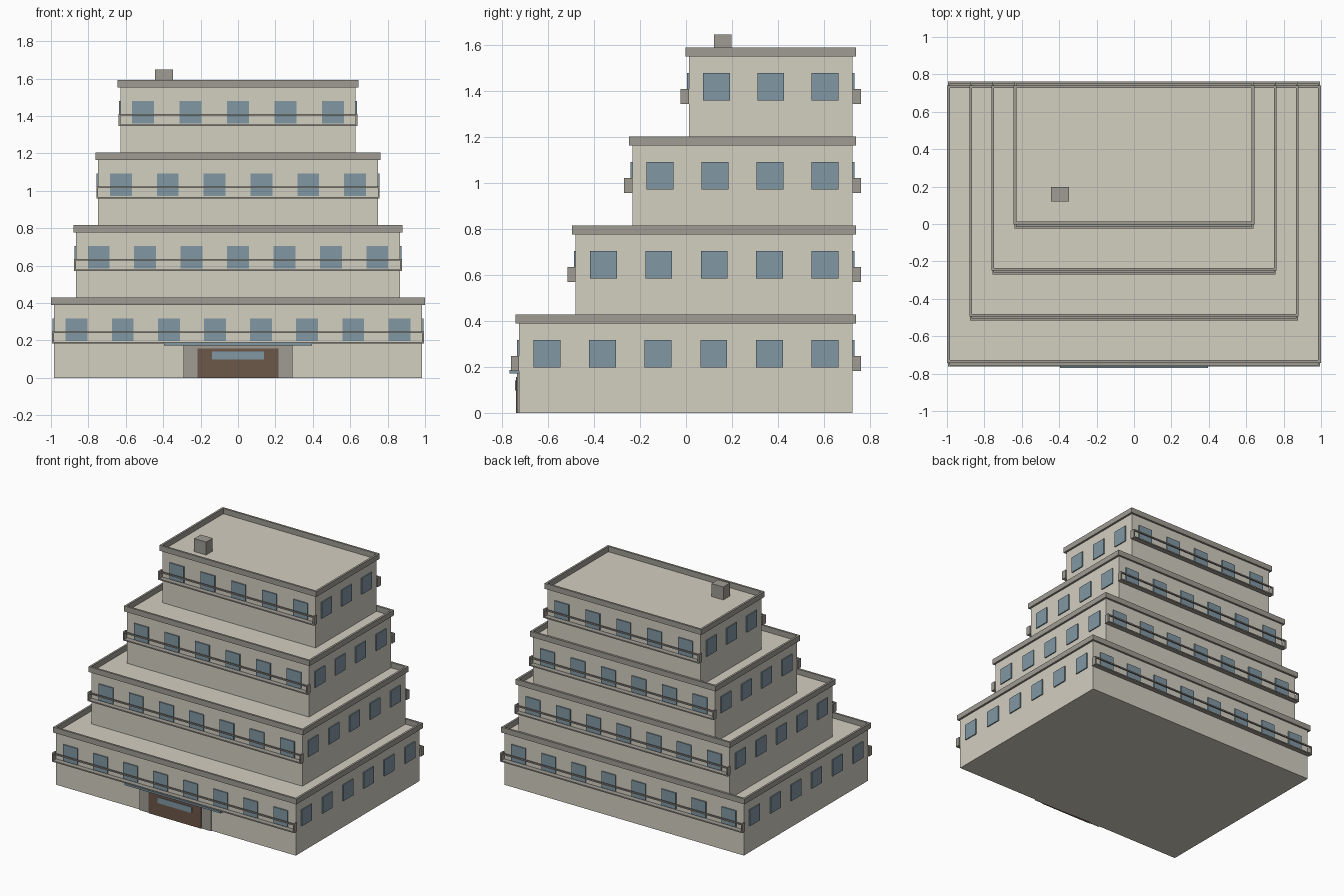
import bpy, bmesh
from mathutils import Matrix, Vector

if "Cube" in bpy.data.objects:
    bpy.data.objects.remove(bpy.data.objects["Cube"])


def material(name, rgb):
    m = bpy.data.materials.new(name)
    m.diffuse_color = (*rgb, 1)
    m.use_nodes = True
    m.node_tree.nodes["Principled BSDF"].inputs["Base Color"].default_value = m.diffuse_color
    return m


WALL = material("wall_cream", (0.65, 0.62, 0.53))
TRIM = material("trim_grey", (0.35, 0.335, 0.295))
GLASS = material("glass_blue", (0.22, 0.31, 0.37))
WOOD = material("door_brown", (0.15, 0.095, 0.065))


def boxes(name, extents, mat):
    """One object made of boxes given as (x0, x1, y0, y1, z0, z1)."""
    bm = bmesh.new()
    for x0, x1, y0, y1, z0, z1 in extents:
        size = Matrix.Diagonal((x1 - x0, y1 - y0, z1 - z0, 1))
        mid = Vector((x0 + x1, y0 + y1, z0 + z1)) / 2
        bmesh.ops.create_cube(bm, size=1, matrix=Matrix.Translation(mid) @ size)
    me = bpy.data.meshes.new(name)
    bm.to_mesh(me)
    bm.free()
    me.materials.append(mat)
    ob = bpy.data.objects.new(name, me)
    bpy.context.collection.objects.link(ob)
    return ob


def spread(a, b, n):
    return [a + (b - a) * i / (n - 1) for i in range(n)]


FLOOR = 0.3875
BACK = 0.726
LIP = 0.015      # parapet overhang
WIN = 0.0585     # half window width
PROUD = 0.008    # window projection

for i in range(4):
    z = i * FLOOR
    top = z + FLOOR
    hx = 0.984 - 0.1183 * i
    front = -0.727 + 0.2465 * i
    tag = f"tier_{i + 1}"

    # storey block
    boxes(tag + "_walls", [(-hx, hx, front, BACK, z, top + 0.002)], WALL)

    # roof parapet
    ox, f, b = hx + LIP, front - LIP, BACK + LIP
    pz = (top + 0.002, top + 0.042)
    boxes(tag + "_parapet", [
        (-ox, ox, f, front, *pz), (-ox, ox, BACK, b, *pz),
        (-ox, -hx, front, BACK, *pz), (hx, ox, front, BACK, *pz)], TRIM)

    # windows on all four sides
    wz = (z + 0.197, z + 0.318)
    wins = []
    for x in spread(-hx + 0.121, hx - 0.121, 8 - i):
        wins.append((x - WIN, x + WIN, front - PROUD, front + 0.01, *wz))
        wins.append((x - WIN, x + WIN, BACK - 0.01, BACK + PROUD, *wz))
    for y in spread(front + 0.121, BACK - 0.121, 6 - i):
        wins.append((-hx - PROUD, -hx + 0.01, y - WIN, y + WIN, *wz))
        wins.append((hx - 0.01, hx + PROUD, y - WIN, y + WIN, *wz))
    boxes(tag + "_windows", wins, GLASS)

    # shallow balconies, front and back: slab, rail and end panels
    for side, wall, s in (("front", front, -1), ("back", BACK, 1)):
        bx = hx + 0.01
        y0, y1 = sorted((wall, wall + s * 0.036))
        r0, r1 = sorted((wall + s * 0.026, wall + s * 0.036))
        parts = [(-bx, bx, y0, y1, z + 0.183, z + 0.192),
                 (-bx, bx, r0, r1, z + 0.239, z + 0.248)]
        for e in (-1, 1):
            x0, x1 = sorted((e * bx, e * (bx - 0.01)))
            parts.append((x0, x1, y0, y1, z + 0.183, z + 0.248))
        boxes(f"{tag}_{side}_balcony", parts, TRIM)

# entrance
boxes("entrance_surround", [(-0.292, 0.292, -0.736, -0.72, 0, 0.176)], TRIM)
boxes("entrance_door", [(-0.216, 0.216, -0.741, -0.72, 0, 0.157)], WOOD)
boxes("door_glass", [(-0.14, 0.14, -0.745, -0.73, 0.097, 0.14)], GLASS)
boxes("entrance_canopy", [(-0.395, 0.395, -0.769, -0.72, 0.172, 0.186)], GLASS)

# rooftop vent
boxes("roof_vent", [(-0.445, -0.347, 0.121, 0.198, 1.55, 1.648)], TRIM)
